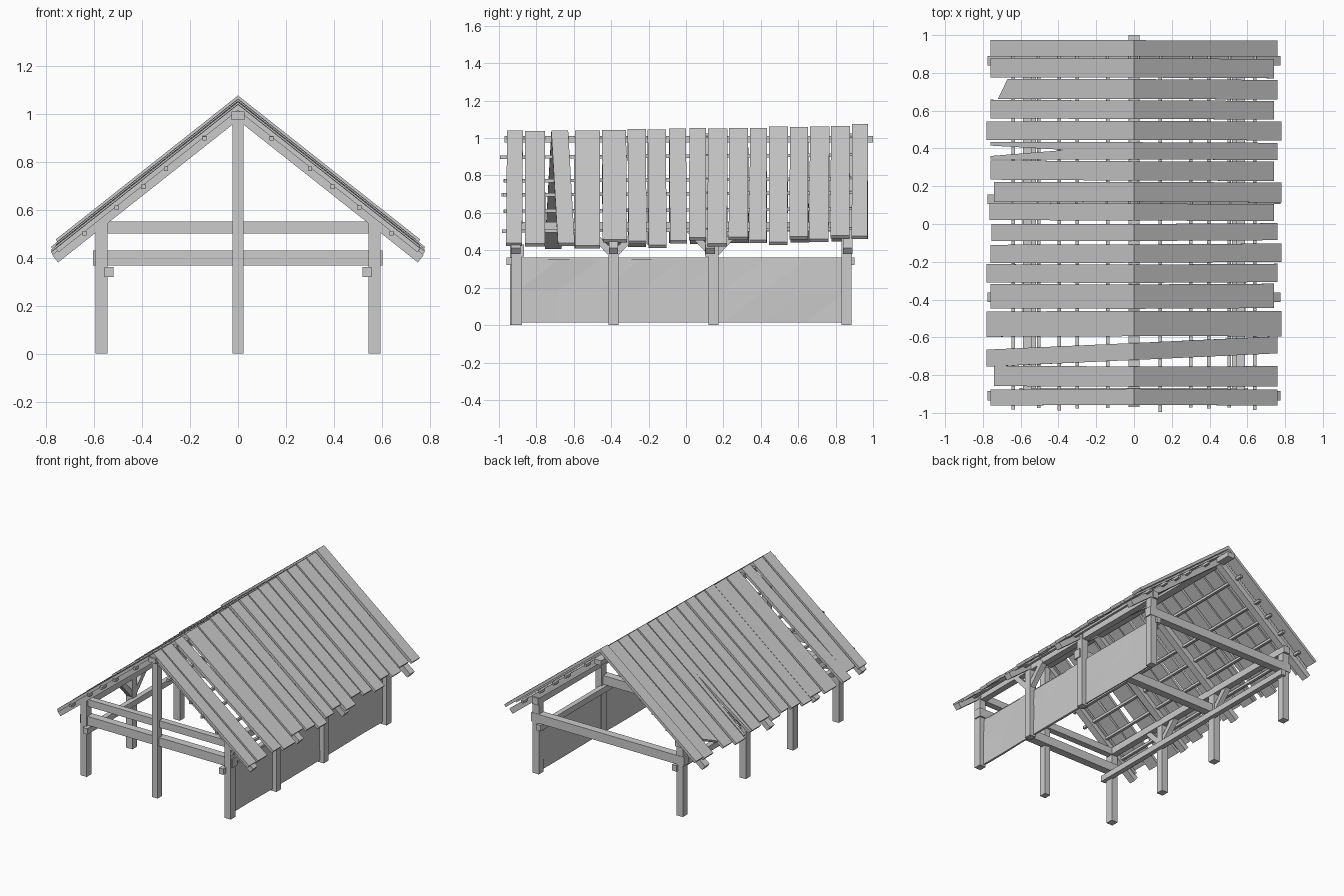
import bpy, bmesh, math, random
from mathutils import Vector

random.seed(4)
if "Cube" in bpy.data.objects:
    bpy.data.objects.remove(bpy.data.objects["Cube"])

wood = bpy.data.materials.new("weathered grey wood")
wood.use_nodes = True
GREY = (0.6, 0.6, 0.6, 1)
wood.diffuse_color = GREY
wood.node_tree.nodes["Principled BSDF"].inputs["Base Color"].default_value = GREY

PITCH = 0.79
STRETCH = math.sqrt(1 + PITCH ** 2)


def finish(name, bm):
    bmesh.ops.recalc_face_normals(bm, faces=bm.faces)
    mesh = bpy.data.meshes.new(name)
    bm.to_mesh(mesh)
    bm.free()
    mesh.materials.append(wood)
    obj = bpy.data.objects.new(name, mesh)
    bpy.context.collection.objects.link(obj)
    return obj


def prism(name, top, bottom):
    """Solid between two matching outlines."""
    bm = bmesh.new()
    a = [bm.verts.new(p) for p in top]
    b = [bm.verts.new(p) for p in bottom]
    bm.faces.new(a)
    bm.faces.new(b[::-1])
    n = len(a)
    for i in range(n):
        j = (i + 1) % n
        bm.faces.new((a[i], b[i], b[j], a[j]))
    return finish(name, bm)


def box(name, x, y, z):
    """Box from three (low, high) ranges."""
    ring = [(x[0], y[0]), (x[1], y[0]), (x[1], y[1]), (x[0], y[1])]
    return prism(name, [(*p, z[1]) for p in ring], [(*p, z[0]) for p in ring])


def bar(name, start, end, w, h):
    """Square timber between two points."""
    start, end = Vector(start), Vector(end)
    d = (end - start).normalized()
    side = d.cross(Vector((0, 0, 1))).normalized() * w / 2
    up = side.cross(d).normalized() * h / 2
    ring = [side + up, side - up, -side - up, -side + up]
    return prism(name, [start + r for r in ring], [end + r for r in ring])


def slope_slab(name, side, outline, apex, thick):
    """Slab on one roof slope; outline holds (distance from ridge, y)."""
    top, bottom = [], []
    for u, y in outline:
        z = apex - PITCH * u
        top.append((side * u, y, z))
        if u == 0:
            bottom.append((0, y, z - thick * STRETCH))
        else:
            bottom.append((side * (u - thick * PITCH / STRETCH), y, z - thick / STRETCH))
    return prism(name, top, bottom)


# Posts, side plates and rails
POST_Y = (-0.905, -0.388, 0.147, 0.858)
for s, label in ((1, "left"), (-1, "right")):
    for i, y in enumerate(POST_Y):
        box(f"{label}_post_{i + 1}", (s * 0.57 - 0.025, s * 0.57 + 0.025),
            (y - 0.027, y + 0.027), (0, 0.55))
    box(f"{label}_top_plate", (s * 0.565 - 0.023, s * 0.565 + 0.023), (-0.93, 0.9), (0.5, 0.55))
    box(f"{label}_side_rail", (s * 0.538 - 0.018, s * 0.538 + 0.018), (-0.96, 0.9), (0.32, 0.362))

# Knee braces along the side plates
for s, y in ((1, POST_Y[1]), (-1, POST_Y[1]), (-1, POST_Y[2])):
    for d in (1, -1):
        bar("knee_brace", (s * 0.57, y, 0.37), (s * 0.57, y + d * 0.14, 0.52), 0.04, 0.035)

# Cross ties and front gable frame
for y in (-0.895, 0.13, 0.86):
    box("tie_beam", (-0.605, 0.603), (y - 0.028, y + 0.028), (0.367, 0.43))
box("front_upper_beam", (-0.59, 0.59), (-0.92, -0.875), (0.5, 0.55))
box("front_king_post", (-0.022, 0.022), (-0.94, -0.89), (0, 1.0))
box("ridge_beam", (-0.028, 0.028), (-0.97, 1.0), (0.975, 1.01))

# Side wall panel, slightly buckled
bm = bmesh.new()
cols, rows = 8, 2
grid = [[[bm.verts.new((x + random.uniform(-0.004, 0.004),
                        -0.905 + 1.763 * i / cols, 0.015 + 0.335 * j / rows))
          for j in range(rows + 1)] for i in range(cols + 1)] for x in (0.55, 0.562)]
for g in grid:
    for i in range(cols):
        for j in range(rows):
            q = (g[i][j], g[i + 1][j], g[i + 1][j + 1], g[i][j + 1])
            bm.faces.new((q[0], q[1], q[2]))
            bm.faces.new((q[0], q[2], q[3]))
for e in [(grid[0][i][j], grid[0][i + 1][j], grid[1][i + 1][j], grid[1][i][j])
          for i in range(cols) for j in (0, rows)]:
    bm.faces.new(e)
for e in [(grid[0][i][j], grid[0][i][j + 1], grid[1][i][j + 1], grid[1][i][j])
          for i in (0, cols) for j in range(rows)]:
    bm.faces.new(e)
finish("left_wall_panel", bm)

# Rafters and purlins
for s in (1, -1):
    for y in (-0.91, -0.388, 0.13, 0.865):
        slope_slab("rafter", s, [(0, y - 0.025), (0.775, y - 0.025),
                                 (0.775, y + 0.025), (0, y + 0.025)], 1.024, 0.04)
    for u in (0.14, 0.3, 0.395, 0.505, 0.64):
        z = 1.008 - PITCH * u
        start = -0.965 - random.uniform(0, 0.03)
        bar("purlin", (s * u, start, z), (s * u, 0.94, z + 0.012), 0.018, 0.018)

# Roof boards: front edge, back edge, right reach, left reach
BOARDS = [
    (-0.957, -0.872, 0.76, 0.76), (-0.861, -0.754, 0.74, 0.76),
    (-0.72, -0.63, 0.78, 0.76), (-0.594, -0.46, 0.78, 0.78),
    (-0.449, -0.32, 0.76, 0.74), (-0.312, -0.215, 0.78, 0.76),
    (-0.205, -0.108, 0.76, 0.78), (-0.09, 0, 0.755, 0.76),
    (0.018, 0.108, 0.765, 0.74), (0.118, 0.223, 0.74, 0.78),
    (0.23, 0.332, 0.76, 0.74), (0.342, 0.433, 0.76, 0.76),
    (0.445, 0.545, 0.78, 0.78), (0.555, 0.653, 0.76, 0.74),
    (0.663, 0.767, 0.74, 0.76), (0.775, 0.877, 0.76, 0.74),
    (0.888, 0.973, 0.76, 0.76)]
TILTED, SPLIT, SNAPPED = 2, 11, 14
for i, (a, b, reach_r, reach_l) in enumerate(BOARDS):
    apex = 1.037 + 0.03 * i / 16 + random.uniform(-0.003, 0.003) + (0.012 if i == 16 else 0)
    for s, label, u in ((-1, "right", reach_r), (1, "left", reach_l)):
        skew = s * 0.035 if i == TILTED else random.uniform(-0.005, 0.005)
        outline = [(0, a), (u, a + skew), (u, b + skew), (0, b)]
        if s < 0 and i == SPLIT:
            outline[1:3] = [(u, a), (u, a + 0.018), (0.36, a + 0.05), (u, b - 0.018), (u, b)]
        if s < 0 and i == SNAPPED:
            outline[1:3] = [(u - 0.02, a), (u - 0.07, b)]
        slope_slab(f"{label}_roof_board_{i + 1}", s, outline, apex, 0.02)
